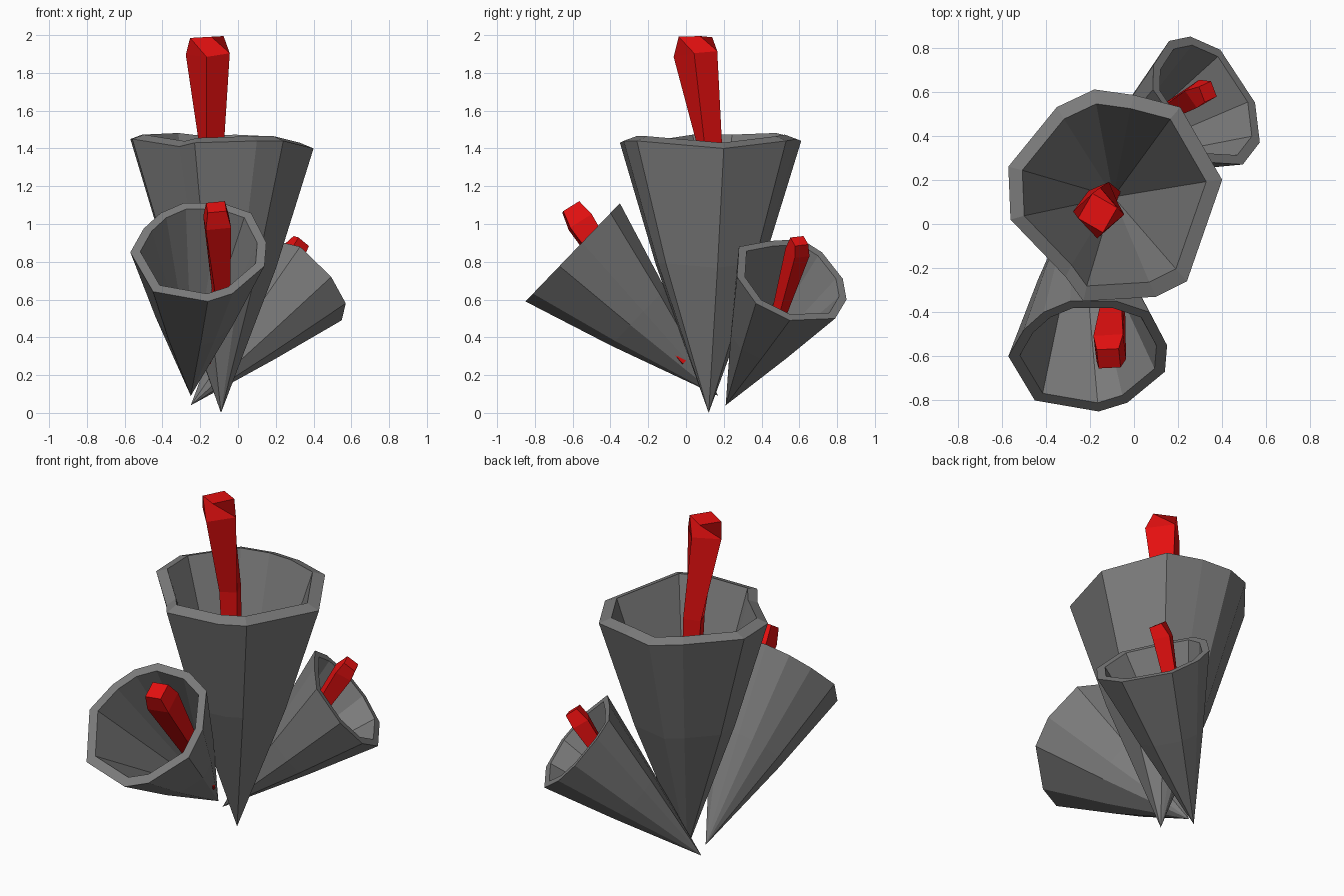
import bpy, bmesh, math
from mathutils import Vector, Matrix

cube = bpy.data.objects.get("Cube")
if cube:
    bpy.data.objects.remove(cube, do_unlink=True)


def material(name, colour):
    mat = bpy.data.materials.new(name)
    mat.use_nodes = True
    mat.diffuse_color = colour
    mat.node_tree.nodes["Principled BSDF"].inputs["Base Color"].default_value = colour
    return mat


grey = material("petal_grey", (0.2, 0.2, 0.2, 1))
red = material("stamen_red", (0.78, 0.005, 0.005, 1))


def finish(name, bm, mat):
    bmesh.ops.recalc_face_normals(bm, faces=bm.faces)
    mesh = bpy.data.meshes.new(name)
    bm.to_mesh(mesh)
    bm.free()
    mesh.materials.append(mat)
    obj = bpy.data.objects.new(name, mesh)
    bpy.context.collection.objects.link(obj)
    return obj


def bridge(bm, lower, upper):
    count = len(lower)
    for i in range(count):
        j = (i + 1) % count
        bm.faces.new((lower[i], lower[j], upper[j], upper[i]))


def fan(bm, tip, ring):
    for i in range(len(ring)):
        bm.faces.new((tip, ring[i], ring[(i + 1) % len(ring)]))


def trumpet(name, tip, rim, bulge, lip_rise, inset=0.86):
    """Thick-walled faceted funnel: outer wall, lip, inner wall."""
    tip = Vector(tip)
    rim = [Vector(p) for p in rim]
    centre = sum(rim, Vector()) / len(rim)
    axis = (centre - tip).normalized()
    bm = bmesh.new()
    mid_centre = tip.lerp(centre, 0.55)
    middle = [mid_centre + (tip.lerp(p, 0.55) - mid_centre) * bulge for p in rim]
    inner = [centre + (p - centre) * inset + axis * lip_rise for p in rim]
    rings = [[bm.verts.new(p) for p in ring] for ring in (middle, rim, inner)]
    fan(bm, bm.verts.new(tip), rings[0])
    bridge(bm, rings[0], rings[1])
    bridge(bm, rings[1], rings[2])
    fan(bm, bm.verts.new(tip.lerp(centre, 1 - inset)), rings[2])
    return finish(name, bm, grey)


def stamen(name, path, widths, roll):
    """Square rod that swells along a bent path and narrows at its end."""
    path = [Vector(p) for p in path]
    bm = bmesh.new()
    rings = []
    for i, (point, width) in enumerate(zip(path, widths)):
        ahead = path[min(i + 1, len(path) - 1)] - path[max(i - 1, 0)]
        turn = ahead.to_track_quat("Z", "Y").to_matrix() @ Matrix.Rotation(roll, 3, "Z")
        corners = ((-1, -1), (1, -1), (1, 1), (-1, 1))
        rings.append([bm.verts.new(point + turn @ Vector((x, y, 0)) * width / 2)
                      for x, y in corners])
    for lower, upper in zip(rings, rings[1:]):
        bridge(bm, lower, upper)
    bm.faces.new(rings[0])
    bm.faces.new(rings[-1])
    return finish(name, bm, red)


# Tall central flower
main_rim = [(0.4, 0.2, 1.4), (0.21, 0.53, 1.44), (0, 0.585, 1.45), (-0.18, 0.61, 1.44),
            (-0.35, 0.53, 1.46), (-0.57, 0.26, 1.45), (-0.56, 0.02, 1.45),
            (-0.31, -0.24, 1.41), (-0.23, -0.35, 1.43), (0.1, -0.33, 1.44),
            (0.24, -0.26, 1.44)]
trumpet("central_trumpet", (-0.09, 0.12, 0), main_rim, 1.08, 0.025)
stamen("central_stamen",
       [(-0.1, 0.13, 0.3), (-0.14, 0.125, 1.42), (-0.16, 0.05, 1.9), (-0.165, 0.05, 1.99)],
       (0.06, 0.1, 0.165, 0.13), math.radians(-30))

# Front flower, its mouth tipped towards the front
front_outline = [(0.15, -0.55), (0.07, -0.4), (-0.08, -0.35), (-0.29, -0.35),
                 (-0.41, -0.4), (-0.5, -0.48), (-0.57, -0.6), (-0.45, -0.8),
                 (-0.16, -0.85), (-0.03, -0.81), (0.14, -0.67)]
front_rim = [(x, y, 1.11 + 1.04 * (y + 0.35)) for x, y in front_outline]
trumpet("front_trumpet", (-0.25, 0.17, 0.09), front_rim, 1.05, 0)
stamen("front_stamen",
       [(-0.17, -0.01, 0.27), (-0.09, -0.32, 0.64), (-0.11, -0.56, 1.01), (-0.115, -0.61, 1.09)],
       (0.04, 0.08, 0.135, 0.1), math.radians(10))

# Back flower, its mouth tipped to the back left
back_outline = [(0.28, 0.88), (0.27, 0.72), (0.37, 0.58), (0.55, 0.49), (0.79, 0.5),
                (0.85, 0.6), (0.83, 0.71), (0.72, 0.85), (0.61, 0.92), (0.44, 0.91)]
back_rim = [(0.565 - 0.615 * (y - 0.54) - 0.99 * (z - 0.48), y, z) for y, z in back_outline]
trumpet("back_trumpet", (-0.25, 0.21, 0.04), back_rim, 1.03, 0)
stamen("back_stamen",
       [(-0.11, 0.3, 0.2), (0.13, 0.5, 0.55), (0.29, 0.59, 0.85), (0.335, 0.6, 0.91)],
       (0.04, 0.06, 0.095, 0.075), math.radians(10))
